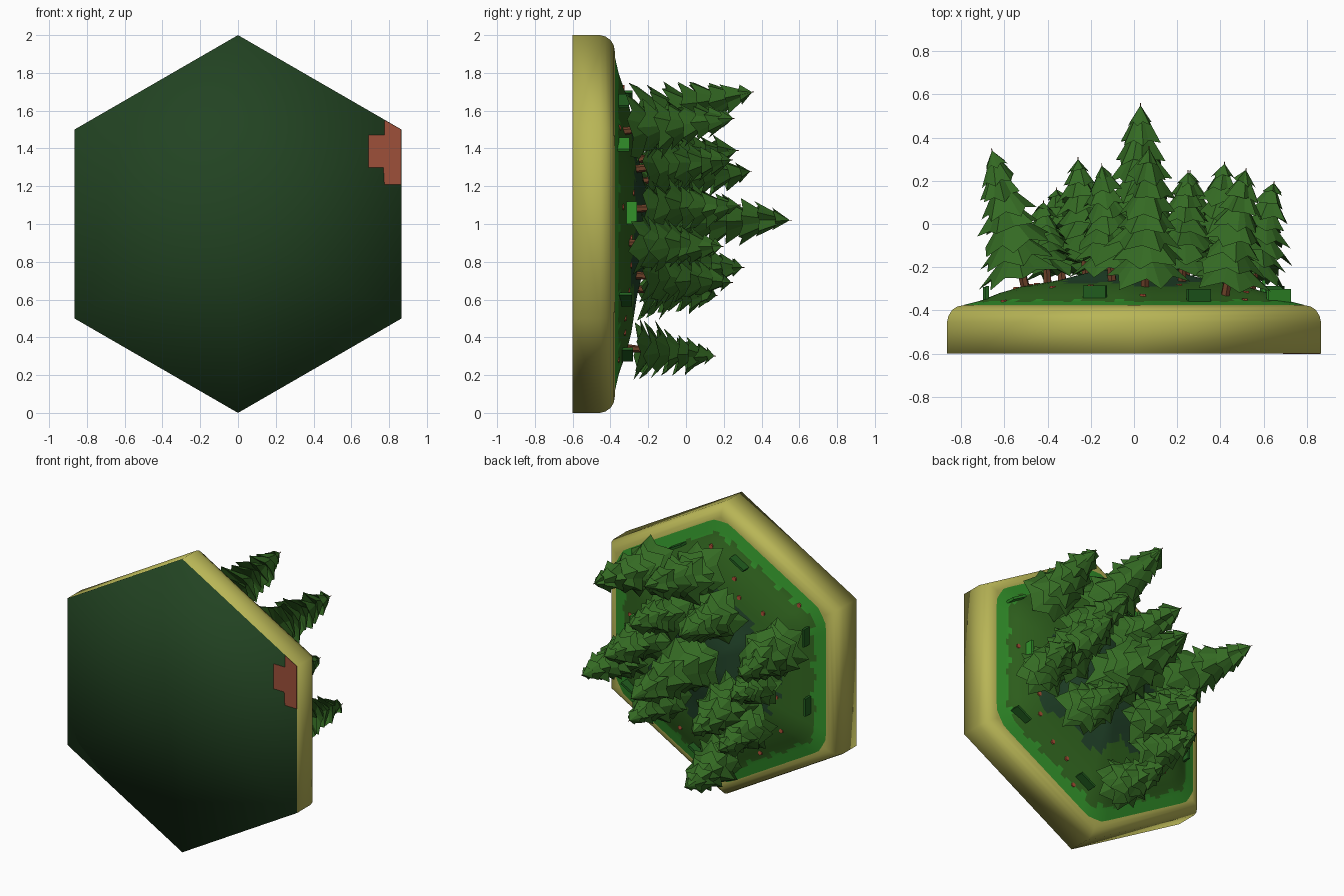
import bpy, bmesh, math, random
from mathutils import Vector, Matrix

if "Cube" in bpy.data.objects:
    bpy.data.objects.remove(bpy.data.objects["Cube"])

random.seed(7)

def mat(name, r, g, b):
    lin = [(c / 255 / 12.92 if c < 10 else ((c / 255 + .055) / 1.055) ** 2.4) for c in (r, g, b)]
    m = bpy.data.materials.new(name)
    m.diffuse_color = (*lin, 1)
    m.use_nodes = True
    m.node_tree.nodes["Principled BSDF"].inputs["Base Color"].default_value = m.diffuse_color
    return m

OLIVE = mat("olive rim", 184, 181, 86)
LIP = mat("bright grass", 50, 145, 42)
GRASS = mat("forest grass", 49, 101, 31)
SHADE = mat("shaded ground", 34, 68, 42)
UNDER = mat("dark green underside", 34, 67, 34)
LEAF = mat("needle green", 52, 106, 35)
BARK = mat("bark brown", 108, 64, 40)
RED = mat("red brown", 176, 82, 56)
PATCH = mat("patch brown", 158, 80, 58)
BUSH = mat("tuft green", 33, 95, 31)

def finish(name, bm, mats, smooth=None):
    bmesh.ops.recalc_face_normals(bm, faces=bm.faces)
    me = bpy.data.meshes.new(name)
    bm.to_mesh(me)
    bm.free()
    for m in mats:
        me.materials.append(m)
    ob = bpy.data.objects.new(name, me)
    bpy.context.collection.objects.link(ob)
    if smooth:
        bpy.context.view_layer.objects.active = ob
        ob.select_set(True)
        bpy.ops.object.shade_smooth_by_angle(angle=math.radians(smooth))
        ob.select_set(False)
    return ob

def ring(bm, n, radius, y):
    return [bm.verts.new((radius(a) * math.sin(a), y, 1 + radius(a) * math.cos(a)))
            for a in (2 * math.pi * i / n for i in range(n))]

def bridge(bm, a, b):
    n = len(a)
    return [bm.faces.new((a[i], a[(i + 1) % n], b[(i + 1) % n], b[i])) for i in range(n)]

def hex_r(a):
    # hexagon outline with corners up and down
    return .866 / math.cos((a % (math.pi / 3)) - math.pi / 6)

# tile: hexagonal body, softly shaded all round, dark underside facing -y
bm = bmesh.new()
profile = [(1, -.6), (1, -.455), (.992, -.425), (.972, -.398), (.945, -.382), (.91, -.376), (.86, -.378)]
rings = [ring(bm, 6, lambda a, s=s: s * hex_r(a), y) for s, y in profile]
for a, b in zip(rings, rings[1:]):
    bridge(bm, a, b)
hub = bm.verts.new((0, -.6, 1))
for i in range(6):
    bm.faces.new((rings[0][i], rings[0][(i + 1) % 6], hub)).material_index = 1
bm.faces.new(rings[-1])
finish("tile_base", bm, [OLIVE, UNDER], 120)

# brown patch painted on the underside: a stepped outline clipped to the hexagon edge
bm = bmesh.new()
pts = [(.69, 1.30), (.77, 1.30), (.775, 1.21), (.864, 1.21), (.864, 1.5), (.775, 1.55), (.775, 1.47), (.69, 1.47)]
f = bm.faces.new([bm.verts.new((x, -.6, z)) for x, z in pts])
top = bmesh.ops.extrude_face_region(bm, geom=[f])["geom"]
for v in top:
    if isinstance(v, bmesh.types.BMVert):
        v.co.y = -.602
finish("underside_patch", bm, [PATCH])

# ground mound
HEIGHTS = [(0, -.2), (.2, -.215), (.4, -.26), (.6, -.29), (.72, -.32), (.82, -.355), (.915, -.376), (2, -.376)]

def ground_f(f):
    for (a, ya), (b, yb) in zip(HEIGHTS, HEIGHTS[1:]):
        if f <= b:
            return ya + (yb - ya) * (f - a) / (b - a)

def soft_r(a):
    return min(hex_r(a), .965)

def ground(x, z):
    return ground_f(math.hypot(x, z - 1) / soft_r(math.atan2(x, z - 1)))

bm = bmesh.new()
N = 108
fs = [.915, .89, .865, .845, .825, .80, .76, .72, .66, .6, .55, .5, .45, .4, .35, .3, .2, .1]
rings = [ring(bm, N, lambda a, s=s: s * soft_r(a), ground_f(s)) for s in fs]
faces = []
for a, b in zip(rings, rings[1:]):
    faces += bridge(bm, a, b)
faces.append(bm.faces.new(rings[-1]))
for f in faces:
    c = f.calc_center_median()
    a = math.atan2(c.x, c.z - 1)
    q = math.hypot(c.x, c.z - 1) / soft_r(a)
    wobble = .012 * math.sin(23 * a) + .012 * math.sin(41 * a + 1)
    blotch = .07 * math.sin(3 * a + 1) + .05 * math.sin(7 * a)
    f.material_index = 0 if q > .825 + wobble else (1 if q > .5 + blotch + wobble else 2)
finish("ground_mound", bm, [LIP, GRASS, SHADE], 60)

def frame(base, direction):
    # local z along the given direction, placed at base
    return Matrix.Translation(base) @ Vector((0, 0, 1)).rotation_difference(direction).to_matrix().to_4x4()

def tree(i, tip, foot):
    base = Vector((foot[0], ground(*foot) - .02, foot[1]))
    axis = Vector(tip) - base
    H = axis.length
    M = frame(base, axis.normalized())
    # trunk tapering into the tip spike
    bm = bmesh.new()
    bmesh.ops.create_cone(bm, cap_ends=True, segments=6, radius1=.022, radius2=.002, depth=H,
                          matrix=M @ Matrix.Translation((0, 0, H / 2)))
    finish(f"trunk_{i}", bm, [BARK])
    # foliage: overlapping ragged skirts
    bm = bmesh.new()
    low, R, tiers, n = .06, .105 + .14 * H, 8, 12
    L = H - low
    for k in range(tiers):
        t = k / tiers
        r = R * (1 - t) ** .62 * random.uniform(.92, 1.08)
        z0 = low + L * t
        z1 = min(z0 + L * .27, H - .01)
        turn = random.uniform(0, 6.28)
        off = Vector((random.uniform(-.1, .1) * r, random.uniform(-.1, .1) * r, 0))
        apex = bm.verts.new(M @ Vector((0, 0, z1)))
        under = bm.verts.new(M @ Vector((0, 0, z0 + .45 * (z1 - z0))))
        rim = []
        for j in range(n):
            a = turn + 2 * math.pi * (j + random.uniform(-.2, .2)) / n
            outer = j % 2 == 0
            q = r * (random.uniform(.92, 1.12) if outer else random.uniform(.7, .84))
            z = z0 + (random.uniform(-.02, .015) if outer else .03 * (1 - t))
            rim.append(bm.verts.new(M @ (off + Vector((q * math.cos(a), q * math.sin(a), z)))))
        for j in range(n):
            bm.faces.new((rim[j], rim[(j + 1) % n], apex))
            bm.faces.new((rim[(j + 1) % n], rim[j], under))
    finish(f"foliage_{i}", bm, [LEAF])

# tips (x, y, z) and feet (x, z)
TREES = [((.07, .36, 1.70), (.05, 1.55)), ((.52, .26, 1.56), (.42, 1.49)),
         ((-.15, .28, 1.39), (-.10, 1.34)), ((.25, .25, 1.34), (.22, 1.29)),
         ((-.66, .35, 1.28), (-.50, 1.22)), ((.03, .56, 1.02), (.03, 1.02)),
         ((.42, .29, 1.10), (.37, 1.08)), ((.65, .20, .88), (.54, .90)),
         ((-.42, .11, .97), (-.40, .97)), ((-.26, .31, .77), (-.22, .80)),
         ((-.36, .17, .62), (-.33, .66)), ((.26, .25, .69), (.24, .73)),
         ((-.11, .16, .30), (-.08, .345))]
for i, (tip, foot) in enumerate(TREES):
    tree(i + 1, tip, foot)

# upright grass tufts: thin slabs lined up with the nearest hexagon edge
for i, (x, z) in enumerate([(-.18, 1.67), (.30, 1.65), (.67, 1.42), (.60, 1.06),
                            (.64, .60), (.13, .31), (-.68, 1.30), (-.69, .83)]):
    a = math.pi / 3 * (math.floor(math.atan2(x, z - 1) / (math.pi / 3)) + .5)
    bm = bmesh.new()
    bmesh.ops.create_cube(bm, size=1, matrix=Matrix.Translation((x, ground(x, z) + .02, z))
                          @ Matrix.Rotation(a, 4, 'Y') @ Matrix.Diagonal((.12, .07, .016, 1)))
    finish(f"grass_tuft_{i + 1}", bm, [LIP if i in (2, 3) else BUSH])

# small red flowers scattered on the grass
bm = bmesh.new()
for i in range(26):
    a = 2 * math.pi * (i + random.uniform(-.3, .3)) / 26
    q = random.uniform(.5, .84) * soft_r(a)
    x, z = q * math.sin(a), 1 + q * math.cos(a)
    bmesh.ops.create_cone(bm, cap_ends=True, segments=6, radius1=.016, radius2=.015, depth=.01,
                          matrix=frame(Vector((x, ground(x, z), z)), Vector((0, 1, 0))))
finish("flowers", bm, [RED])
